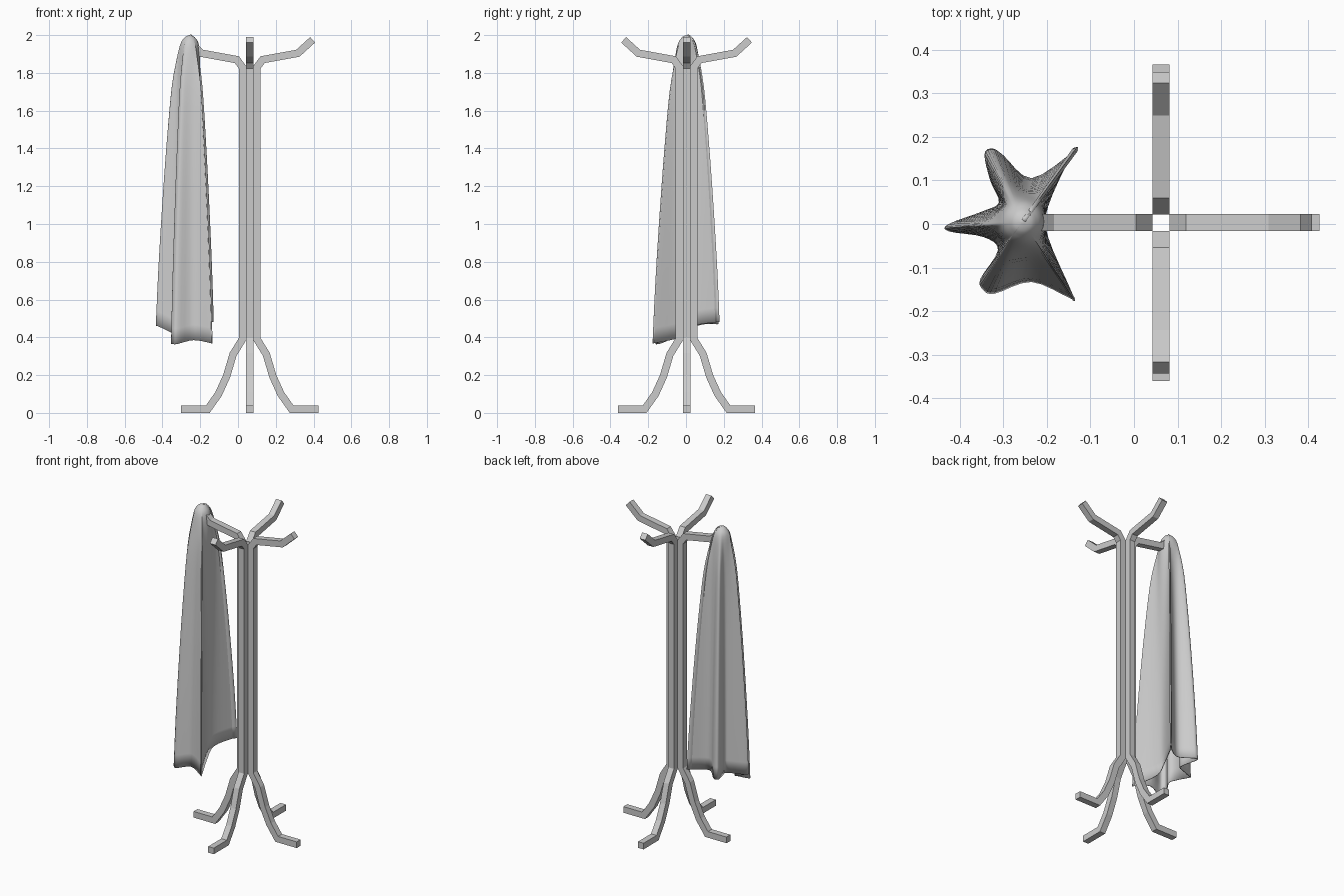
import bpy, bmesh, math
from mathutils import Vector

if "Cube" in bpy.data.objects:
    bpy.data.objects.remove(bpy.data.objects["Cube"])

AXIS = Vector((0.062, 0.003, 0))   # centre of the stand
HALF = 0.0195                      # half thickness of the bars


def make_object(name, bm):
    mesh = bpy.data.meshes.new(name)
    bm.to_mesh(mesh)
    bm.free()
    ob = bpy.data.objects.new(name, mesh)
    bpy.context.collection.objects.link(ob)
    return ob


def bar(name, path, angle):
    """Square bar swept along a (radius, z) path with mitred bends."""
    pts = [Vector(p) for p in path]
    out = Vector((math.cos(angle), math.sin(angle), 0))
    side = Vector((-out.y, out.x, 0))
    bm = bmesh.new()
    rings = []
    for i, p in enumerate(pts):
        d0 = (p - pts[i - 1]).normalized() if i else (pts[1] - p).normalized()
        d1 = (pts[i + 1] - p).normalized() if i < len(pts) - 1 else d0
        n0, n1 = Vector((-d0.y, d0.x)), Vector((-d1.y, d1.x))
        m = (n0 + n1).normalized()
        m = m * (HALF / m.dot(n0))
        ring = []
        for a, b in ((1, 1), (1, -1), (-1, -1), (-1, 1)):
            q = p + m * a
            ring.append(bm.verts.new(AXIS + out * q.x + side * b * HALF
                                     + Vector((0, 0, q.y))))
        rings.append(ring)
    for r0, r1 in zip(rings, rings[1:]):
        for k in range(4):
            bm.faces.new((r0[k], r0[k - 1], r1[k - 1], r1[k]))
    bm.faces.new(rings[0])
    bm.faces.new(rings[-1][::-1])
    bmesh.ops.recalc_face_normals(bm, faces=bm.faces[:])
    return make_object(name, bm)


def smooth_path(points, steps, closed):
    """Catmull-Rom resampling of a list of tuples."""
    n = len(points)
    get = lambda i: Vector(points[i % n] if closed else points[max(0, min(n - 1, i))])
    res = []
    for i in range(n if closed else n - 1):
        a, b, c, d = (get(i + k) for k in (-1, 0, 1, 2))
        for s in range(steps):
            t = s / steps
            res.append(0.5 * (2 * b + (c - a) * t + (2 * a - 5 * b + 4 * c - d) * t * t
                              + (3 * b - a - 3 * c + d) * t ** 3))
    if not closed:
        res.append(get(n - 1))
    return res


# Four bent bars: foot, leg, pole and hook in one piece
profile = [(0.363, 0.0195), (0.222, 0.0195), (0.165, 0.1), (0.122, 0.195),
           (0.088, 0.31), (0.0385, 0.39), (0.0385, 1.83), (0.068, 1.87),
           (0.255, 1.904), (0.333, 1.975)]
for i, word in enumerate(("right", "back", "left", "front")):
    bar(word + "_stand_bar", profile, i * math.pi / 2)

# Draped cloth: hem outline (x, y, z) with five folds
hem = [(-0.14, 0.165, 0.48), (-0.235, 0.105, 0.48), (-0.30, 0.158, 0.47),
       (-0.325, 0.173, 0.47), (-0.343, 0.16, 0.47), (-0.33, 0.10, 0.47),
       (-0.31, 0.05, 0.46), (-0.345, 0.03, 0.46), (-0.425, 0.0, 0.46),
       (-0.425, -0.017, 0.46), (-0.345, -0.03, 0.42), (-0.312, -0.06, 0.40),
       (-0.352, -0.125, 0.37), (-0.347, -0.15, 0.365), (-0.32, -0.16, 0.365),
       (-0.235, -0.133, 0.385), (-0.147, -0.17, 0.37), (-0.14, -0.163, 0.37),
       (-0.197, -0.03, 0.40), (-0.197, 0.04, 0.46), (-0.143, 0.16, 0.48)]
# Drop fraction, core radius, fold strength
drape = [(0, 0, 0), (0.003, 0.016, 0), (0.01, 0.030, 0), (0.03, 0.047, 0.02),
         (0.08, 0.054, 0.12), (0.18, 0.055, 0.33), (0.36, 0.055, 0.53),
         (0.56, 0.055, 0.71), (0.8, 0.055, 0.89), (1, 0.055, 1)]
peak = Vector((-0.255, 0.005, 2.0))
outline = smooth_path(hem, 4, True)
bm = bmesh.new()
top = bm.verts.new(peak)
rows = []
for drop, core, fold in smooth_path(drape, 3, False)[1:]:
    row = []
    for h in outline:
        flat = Vector((h.x - peak.x, h.y - peak.y, 0))
        d = flat.normalized()
        p = peak + d * core + (flat - d * 0.055) * fold
        p.z = peak.z + (h.z - peak.z) * drop
        row.append(bm.verts.new(p))
    rows.append(row)
n = len(outline)
for j in range(n):
    k = (j + 1) % n
    bm.faces.new((top, rows[0][j], rows[0][k]))
    for r0, r1 in zip(rows, rows[1:]):
        bm.faces.new((r0[j], r1[j], r1[k], r0[k]))
cloth = make_object("draped_cloth", bm)
thick = cloth.modifiers.new("thickness", "SOLIDIFY")
thick.thickness = 0.005
thick.offset = -1
bpy.context.view_layer.objects.active = cloth
cloth.select_set(True)
bpy.ops.object.shade_smooth_by_angle(angle=math.radians(50))
